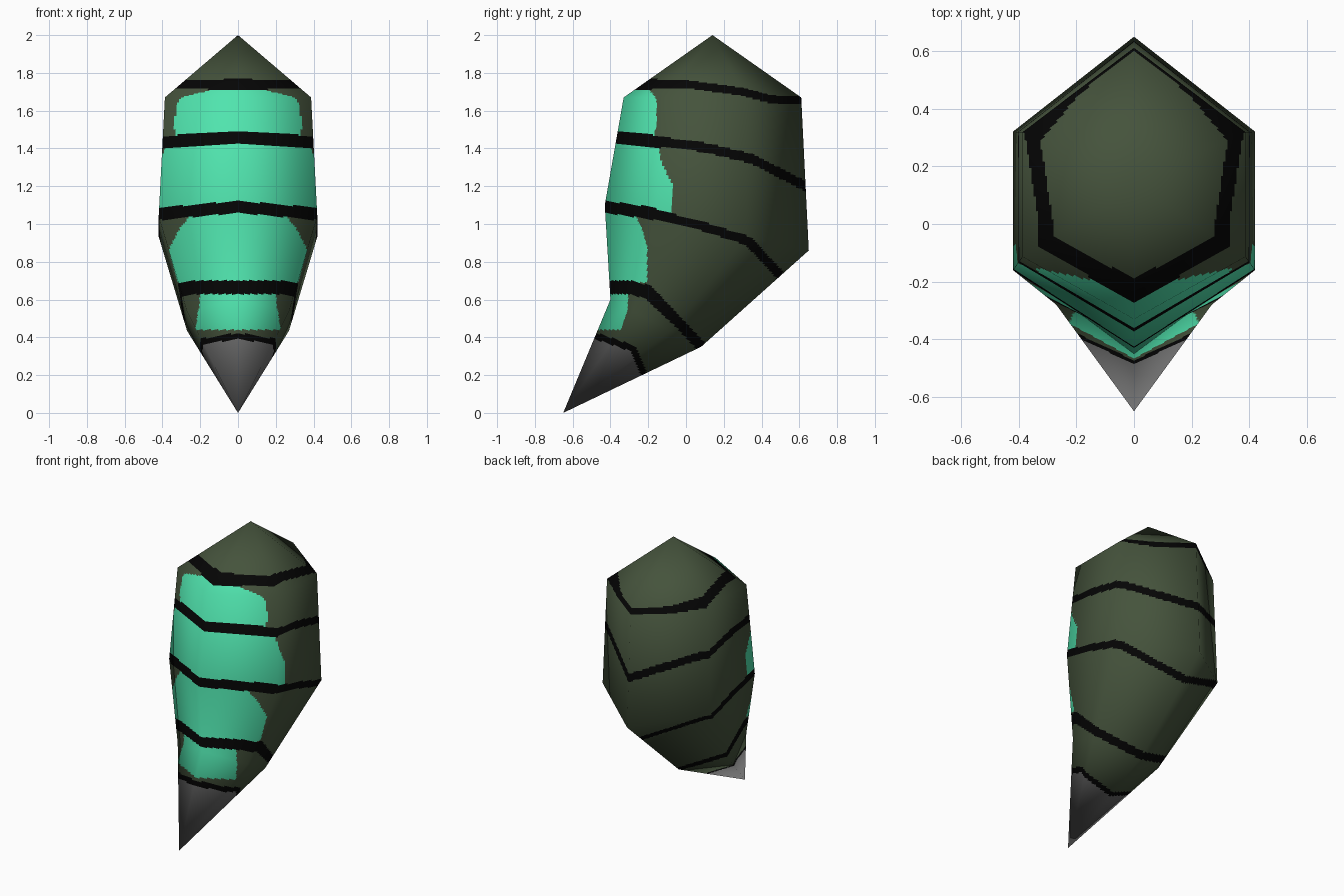
import bpy, bmesh
from mathutils import Vector

if "Cube" in bpy.data.objects:
    bpy.data.objects.remove(bpy.data.objects["Cube"])

# ---- materials
def mat(name, rgb):
    lin = [((c / 255 + 0.055) / 1.055) ** 2.4 if c > 10 else c / 255 / 12.92 for c in rgb]
    m = bpy.data.materials.new(name)
    m.diffuse_color = (*lin, 1)
    m.use_nodes = True
    m.node_tree.nodes["Principled BSDF"].inputs["Base Color"].default_value = m.diffuse_color
    return m

OLIVE, BLACK, GREEN, GREY = range(4)
mats = [mat("dark olive", (69, 83, 60)), mat("black", (5, 5, 5)),
        mat("mint green", (80, 228, 174)), mat("tip grey", (115, 115, 115))]

# ---- low-poly cage: six-sided tilted rings between two points
TOP, TIP = (0, 0.14, 2.0), (0, -0.65, 0)
RINGS = [  # front y, front z, back y, back z, half width, side corners (fraction front to back)
    (-0.33, 1.67, 0.61, 1.67, 0.387, 0.23, 0.69),
    (-0.43, 1.10, 0.65, 0.86, 0.42, 0.25, 0.695),
    (-0.40, 0.60, 0.08, 0.35, 0.27, 0.25, 0.66)]
cage = [[Vector(TOP)] * 6]
for yf, zf, yb, zb, w, a, b in RINGS:
    across = [(0, 0), (1, a), (1, b), (0, 1), (-1, b), (-1, a)]
    cage.append([Vector((s * w, yf + (yb - yf) * k, zf + (zb - zf) * k)) for s, k in across])
cage.append([Vector(TIP)] * 6)

def skin(rows, cols):
    """Faces over rows x cols, with single pole vertices at both ends."""
    def idx(r, c):
        return 0 if r == 0 else 1 + (rows - 1) * cols if r == rows else 1 + (r - 1) * cols + c % cols
    return [tuple(dict.fromkeys((idx(r, c), idx(r + 1, c), idx(r + 1, c + 1), idx(r, c + 1))))
            for r in range(rows) for c in range(cols)]

# smooth normals of the cage
bm = bmesh.new()
vs = [bm.verts.new(p) for p in [cage[0][0]] + sum(cage[1:4], []) + [cage[4][0]]]
for f in skin(4, 6):
    bm.faces.new([vs[i] for i in f])
bm.normal_update()
n = [v.normal.copy() for v in vs]
bm.free()
cage_n = [[n[0]] * 6, n[1:7], n[7:13], n[13:19], [n[19]] * 6]

# ---- fine skin over the cage so the markings can be cut into it
SUB, STEPS = 36, [50, 70, 64, 64]
def blend(g, i, t, c):
    j, s = divmod(c, SUB)
    s /= SUB
    k = (j + 1) % 6
    return g[i][j].lerp(g[i][k], s).lerp(g[i + 1][j].lerp(g[i + 1][k], s), t)

params = [(i, a / m) for i, m in enumerate(STEPS) for a in range(m)] + [(3, 1.0)]
cols, rows = 6 * SUB, len(params) - 1
points, normals = [], []
for r, (i, t) in enumerate(params):
    for c in range(1 if r in (0, rows) else cols):
        points.append(blend(cage, i, t, c))
        normals.append(blend(cage_n, i, t, c).normalized())

me = bpy.data.meshes.new("abdomen")
me.from_pydata(points, [], skin(rows, cols))
for m in mats:
    me.materials.append(m)

# ---- markings, as side-view lines (y, z) and half widths
STRIPES = [
    (0.028, [(-0.40, 1.735), (-0.2, 1.74), (0, 1.74), (0.3, 1.70), (0.45, 1.66), (0.70, 1.65)]),
    (0.033, [(-0.50, 1.475), (-0.3, 1.455), (0.1, 1.405), (0.35, 1.345), (0.70, 1.165)]),
    (0.032, [(-0.50, 1.10), (-0.2, 1.06), (0.05, 1.0), (0.33, 0.91), (0.58, 0.64)]),
    (0.036, [(-0.50, 0.665), (-0.3, 0.665), (-0.2, 0.64), (-0.05, 0.49), (0.12, 0.31)]),
    (0.017, [(-0.60, 0.43), (-0.47, 0.405), (-0.28, 0.34), (-0.22, 0.20), (-0.1, 0.0)])]
# rear limit of the green belly patches, as (z, y) lines
PATCHES = [
    [(1.47, -0.17), (1.53, -0.155), (1.66, -0.155), (1.71, -0.195)],
    [(1.05, -0.075), (1.22, -0.075), (1.32, -0.13), (1.44, -0.15)],
    [(0.69, -0.205), (0.88, -0.205), (0.98, -0.235), (1.07, -0.28)],
    [(0.44, -0.345), (0.54, -0.31), (0.64, -0.305)]]

def interp(line, x):
    for (a, p), (b, q) in zip(line, line[1:]):
        if x <= b:
            break
    return p + (q - p) * (x - a) / (b - a)

def near(line, y, z, w):
    w *= 1 - 0.25 * min(1, max(0, (y + 0.2) / 0.15))    # thinner away from the belly
    for (a, p), (b, q) in zip(line, line[1:]):
        dy, dz = b - a, q - p
        t = min(1, max(0, ((y - a) * dy + (z - p) * dz) / (dy * dy + dz * dz)))
        if (y - a - t * dy) ** 2 + (z - p - t * dz) ** 2 < w * w:
            return True
    return False

def colour(y, z):
    if any(near(line, y, z, w) for w, line in STRIPES):
        return BLACK
    if z < 0.45 and y < -0.1 and z < interp(STRIPES[4][1], y):
        return GREY
    # choose the patch between the neighbouring stripes
    band = sum(z < interp(line, y) for _, line in STRIPES[:4]) - 1
    if band >= 0:
        patch = PATCHES[band]
        if patch[0][0] < z < patch[-1][0] and y < interp(patch, z):
            return GREEN
    return OLIVE

for p in me.polygons:
    p.use_smooth = True
    p.material_index = colour(p.center.y, p.center.z)
me.normals_split_custom_set_from_vertices(normals)

ob = bpy.data.objects.new("striped_abdomen", me)
bpy.context.collection.objects.link(ob)
